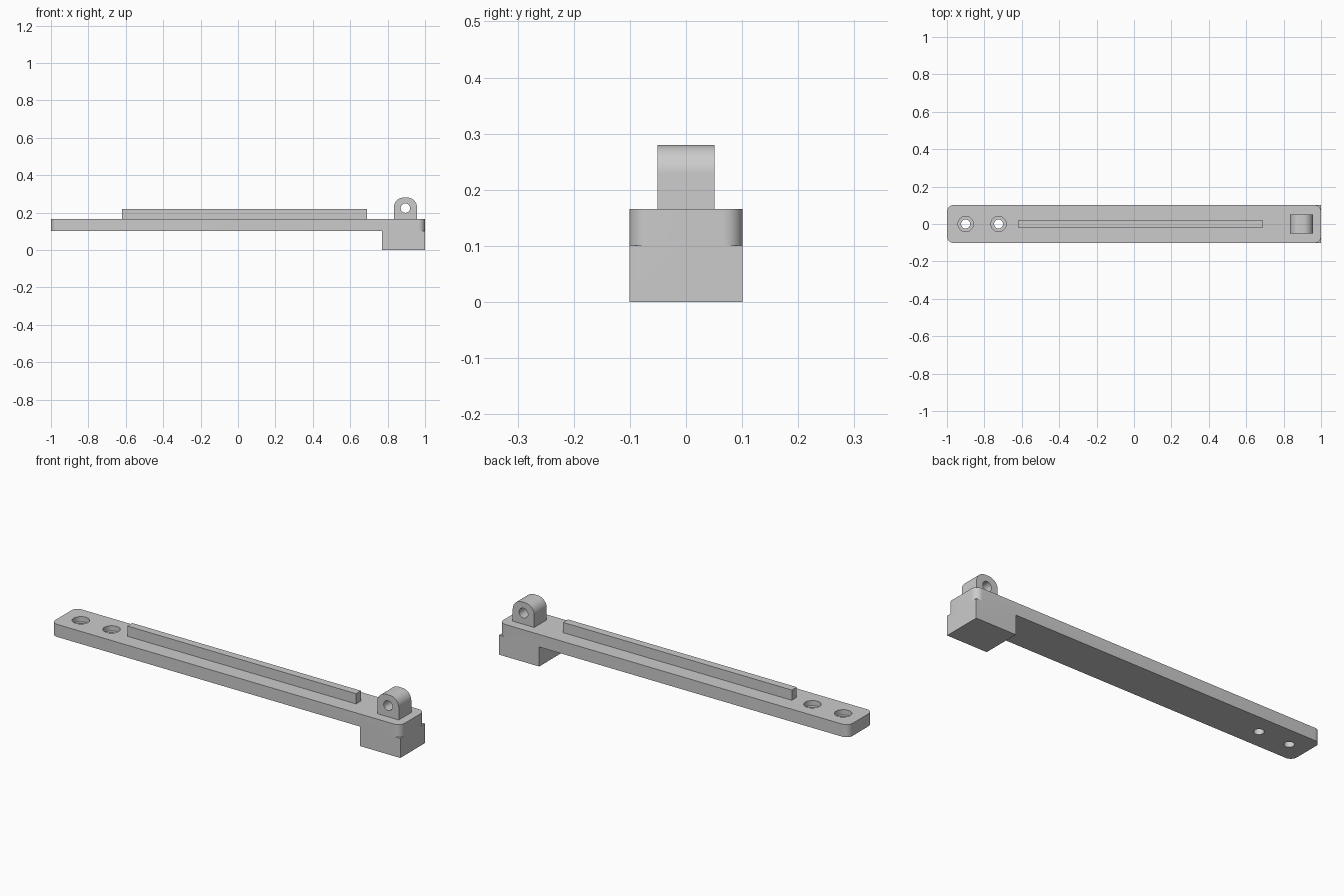
import bpy, bmesh
from math import sin, cos, pi, radians
from mathutils import Vector

if "Cube" in bpy.data.objects:
    bpy.data.objects.remove(bpy.data.objects["Cube"])


def prism(name, pts, offset):
    """Closed solid: a 3D outline extruded along offset."""
    bm = bmesh.new()
    face = bm.faces.new([bm.verts.new(p) for p in pts])
    ext = bmesh.ops.extrude_face_region(bm, geom=[face], use_keep_orig=True)
    moved = [v for v in ext["geom"] if isinstance(v, bmesh.types.BMVert)]
    bmesh.ops.translate(bm, verts=moved, vec=Vector(offset))
    bmesh.ops.recalc_face_normals(bm, faces=bm.faces)
    me = bpy.data.meshes.new(name)
    bm.to_mesh(me)
    bm.free()
    ob = bpy.data.objects.new(name, me)
    bpy.context.collection.objects.link(ob)
    return ob


def arc(cx, cy, r, a0, a1, n):
    return [(cx + r * cos(a0 + (a1 - a0) * i / n),
             cy + r * sin(a0 + (a1 - a0) * i / n)) for i in range(n + 1)]


def box(name, x0, x1, y, z0, z1):
    return prism(name, [(x0, -y, z0), (x1, -y, z0), (x1, y, z0), (x0, y, z0)],
                 (0, 0, z1 - z0))


def disc(name, x, r, z0, z1):
    pts = [(a, b, z0) for a, b in arc(x, 0, r, 0, 2 * pi, 40)[:-1]]
    return prism(name, pts, (0, 0, z1 - z0))


def combine(base, other, operation):
    other.hide_render = True
    mod = base.modifiers.new(other.name, 'BOOLEAN')
    mod.operation = operation
    mod.solver = 'EXACT'
    mod.object = other
    bpy.context.view_layer.objects.active = base
    bpy.ops.object.modifier_apply(modifier=mod.name)
    bpy.data.objects.remove(other)


HALF_W, BAR_Z, TOP_Z = 0.101, 0.101, 0.166

# Long bar with rounded plan corners
R = 0.035
outline = []
for k, (sx, sy) in enumerate([(1, 1), (-1, 1), (-1, -1), (1, -1)]):
    outline += arc(sx * (1 - R), sy * (HALF_W - R), R, k * pi / 2, (k + 1) * pi / 2, 10)
bar = prism("arm_bar", [(x, y, BAR_Z) for x, y in outline], (0, 0, TOP_Z - BAR_Z))

# Square foot block under the right end
combine(bar, box("foot_block", 0.77, 1.0, HALF_W, 0, BAR_Z), 'UNION')

# Thin stiffening rib on top
combine(bar, box("rib", -0.62, 0.69, 0.02, TOP_Z - 0.01, 0.219), 'UNION')

# Lug with rounded top and cross hole
LX, LW, LR, LTOP, LY = 0.895, 0.0615, 0.051, 0.28, 0.051
lug_profile = [(LX - LW, TOP_Z - 0.01), (LX + LW, TOP_Z - 0.01)]
lug_profile += arc(LX + LW - LR, LTOP - LR, LR, 0, pi / 2, 12)
lug_profile += arc(LX - LW + LR, LTOP - LR, LR, pi / 2, pi, 12)
lug = prism("lug", [(x, -LY, z) for x, z in lug_profile], (0, 2 * LY, 0))
pin = prism("pin_hole", [(x, -0.1, z) for x, z in arc(LX, 0.224, 0.025, 0, 2 * pi, 40)[:-1]],
            (0, 0.2, 0))
combine(lug, pin, 'DIFFERENCE')
combine(bar, lug, 'UNION')

# Two counterbored screw holes at the left end
for x in (-0.90, -0.724):
    combine(bar, disc("screw_hole", x, 0.024, 0.05, 0.2), 'DIFFERENCE')
    combine(bar, disc("counterbore", x, 0.041, TOP_Z - 0.027, 0.2), 'DIFFERENCE')

bpy.ops.object.select_all(action='DESELECT')
bar.select_set(True)
bpy.context.view_layer.objects.active = bar
bpy.ops.object.shade_smooth_by_angle(angle=radians(30))
